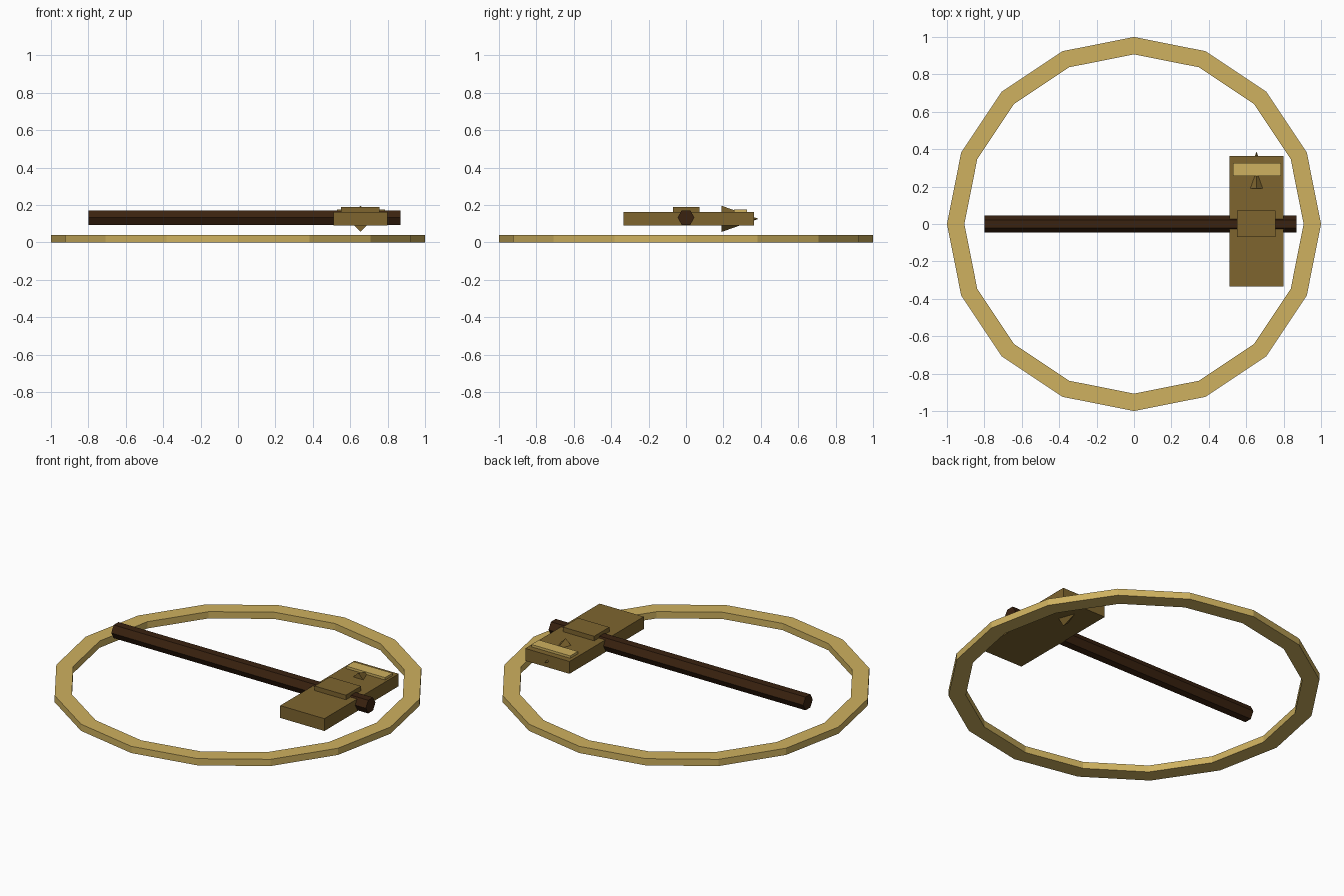
import bpy
import bmesh
import math
from mathutils import Matrix, Vector

cube = bpy.data.objects.get("Cube")
if cube:
    bpy.data.objects.remove(cube, do_unlink=True)


def material(name, rgb):
    mat = bpy.data.materials.new(name)
    mat.use_nodes = True
    mat.diffuse_color = (*rgb, 1)
    mat.node_tree.nodes["Principled BSDF"].inputs["Base Color"].default_value = (*rgb, 1)
    return mat


gold = material("pale gold", (0.62, 0.44, 0.115))
bronze = material("dark bronze", (0.21, 0.13, 0.028))
wood = material("dark wood", (0.042, 0.016, 0.005))


def finish(name, bm, mat):
    bmesh.ops.recalc_face_normals(bm, faces=bm.faces)
    mesh = bpy.data.meshes.new(name)
    bm.to_mesh(mesh)
    bm.free()
    mesh.materials.append(mat)
    obj = bpy.data.objects.new(name, mesh)
    bpy.context.collection.objects.link(obj)
    return obj


def box(name, low, high, mat):
    low, high = Vector(low), Vector(high)
    bm = bmesh.new()
    bmesh.ops.create_cube(bm, size=1, matrix=Matrix.Translation((low + high) / 2)
                          @ Matrix.Diagonal((*(high - low), 1)))
    return finish(name, bm, mat)


def cone(name, sides, r1, r2, length, matrix, mat):
    bm = bmesh.new()
    bmesh.ops.create_cone(bm, cap_ends=True, segments=sides, radius1=r1,
                          radius2=r2, depth=length, matrix=matrix)
    return finish(name, bm, mat)


def ring(name, sides, outer, inner, height, mat):
    bm = bmesh.new()
    profile = [(outer, 0), (outer, height), (inner, height), (inner, 0)]
    loops = []
    for i in range(sides):
        a = math.tau * i / sides
        loops.append([bm.verts.new((r * math.cos(a), r * math.sin(a), z)) for r, z in profile])
    for i in range(sides):
        a, b = loops[i], loops[(i + 1) % sides]
        for j in range(4):
            k = (j + 1) % 4
            bm.faces.new((a[j], b[j], b[k], a[k]))
    return finish(name, bm, mat)


# Faceted ring lying on the ground
ring("base_ring", 16, 1.0, 0.907, 0.04, gold)

# Six-sided handle along x, with a corner pointing up
AXIS_Z = 0.133
cone("handle", 6, 0.045, 0.045, 1.67,
     Matrix.Translation((0.035, 0, AXIS_Z)) @ Matrix.Rotation(math.pi / 2, 4, 'Y'), wood)

# Hammer head, collar and striking-end band
box("hammer_head", (0.51, -0.333, 0.09), (0.80, 0.363, 0.163), bronze)
box("head_collar", (0.552, -0.07, 0.155), (0.757, 0.072, 0.19), bronze)
box("head_band", (0.53, 0.257, 0.155), (0.785, 0.327, 0.177), gold)

# Four-sided spike through the head, pointing to the back
cone("head_spike", 4, 0.07, 0, 0.197,
     Matrix.Translation((0.655, 0.289, 0.126)) @ Matrix.Rotation(-math.pi / 2, 4, 'X'), bronze)
